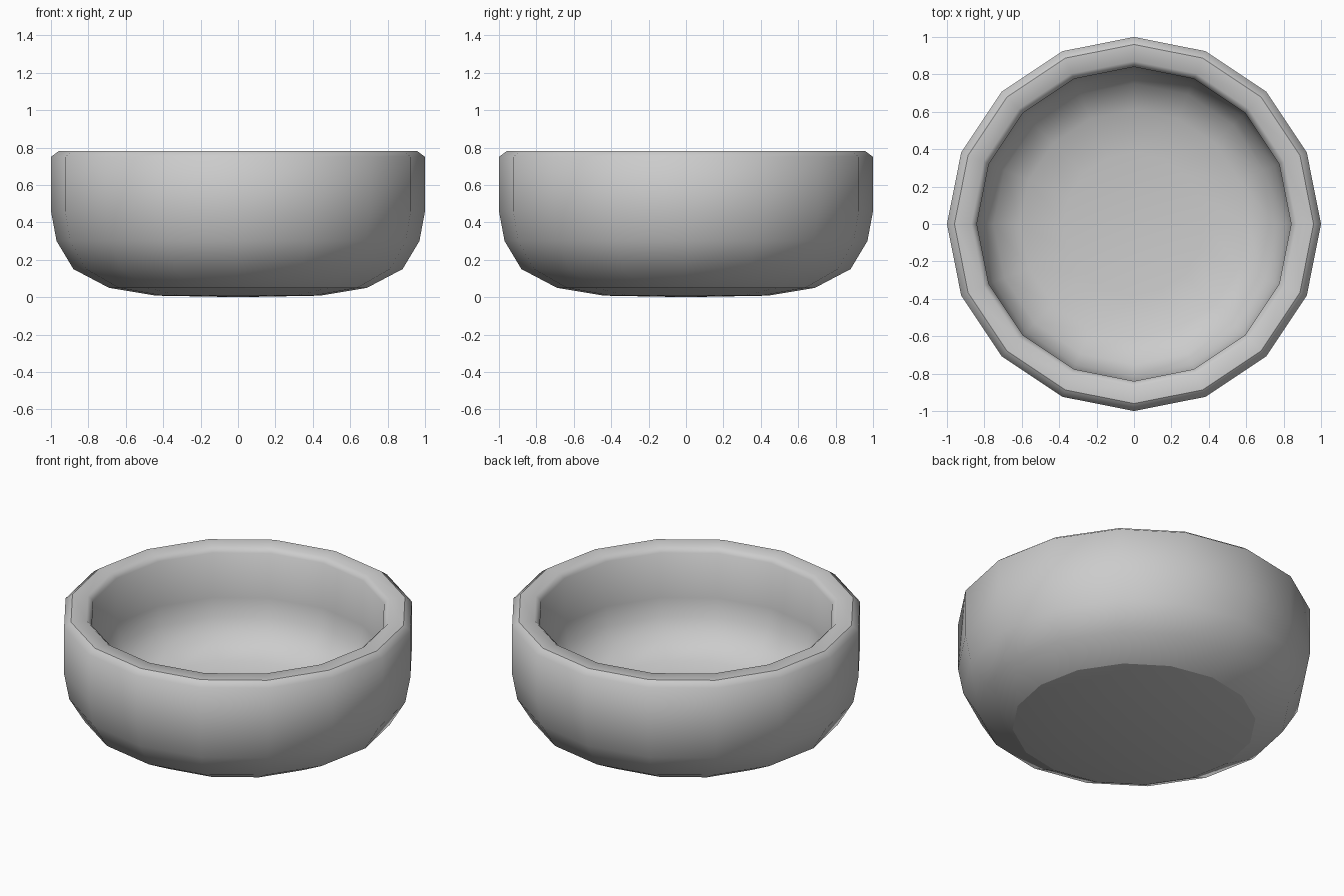
import bpy, bmesh, math

if "Cube" in bpy.data.objects:
    bpy.data.objects.remove(bpy.data.objects["Cube"])

SIDES = 16

# Bowl cross-section (radius, height): underside centre, outer wall, rim, inner floor centre
profile = [(0, 0), (0.44, 0.008), (0.69, 0.05), (0.88, 0.15), (0.97, 0.30), (1.0, 0.46),
           (1.0, 0.75), (0.96, 0.78), (0.87, 0.78), (0.84, 0.75),
           (0.84, 0.47), (0.815, 0.36), (0.75, 0.25), (0.61, 0.18), (0.38, 0.15), (0, 0.145)]
SHARP_RINGS = (2, 7)  # base edge and rim edge


def lathe(name, points, sides):
    bm = bmesh.new()
    rings = []
    for r, z in points:
        n = 1 if r == 0 else sides
        rings.append([bm.verts.new((r * math.cos(2 * math.pi * i / sides),
                                    r * math.sin(2 * math.pi * i / sides), z)) for i in range(n)])
    for a, b in zip(rings, rings[1:]):
        for i in range(sides):
            j = (i + 1) % sides
            quad = [a[i % len(a)], a[j % len(a)], b[j % len(b)], b[i % len(b)]]
            bm.faces.new(list(dict.fromkeys(quad)))
    for f in bm.faces:
        f.smooth = True
    for k in SHARP_RINGS:
        for i in range(sides):
            bm.edges.get((rings[k][i], rings[k][(i + 1) % sides])).smooth = False
    bmesh.ops.recalc_face_normals(bm, faces=bm.faces)
    mesh = bpy.data.meshes.new(name)
    bm.to_mesh(mesh)
    bm.free()
    obj = bpy.data.objects.new(name, mesh)
    bpy.context.collection.objects.link(obj)
    return obj


lathe("bowl", profile, SIDES)
